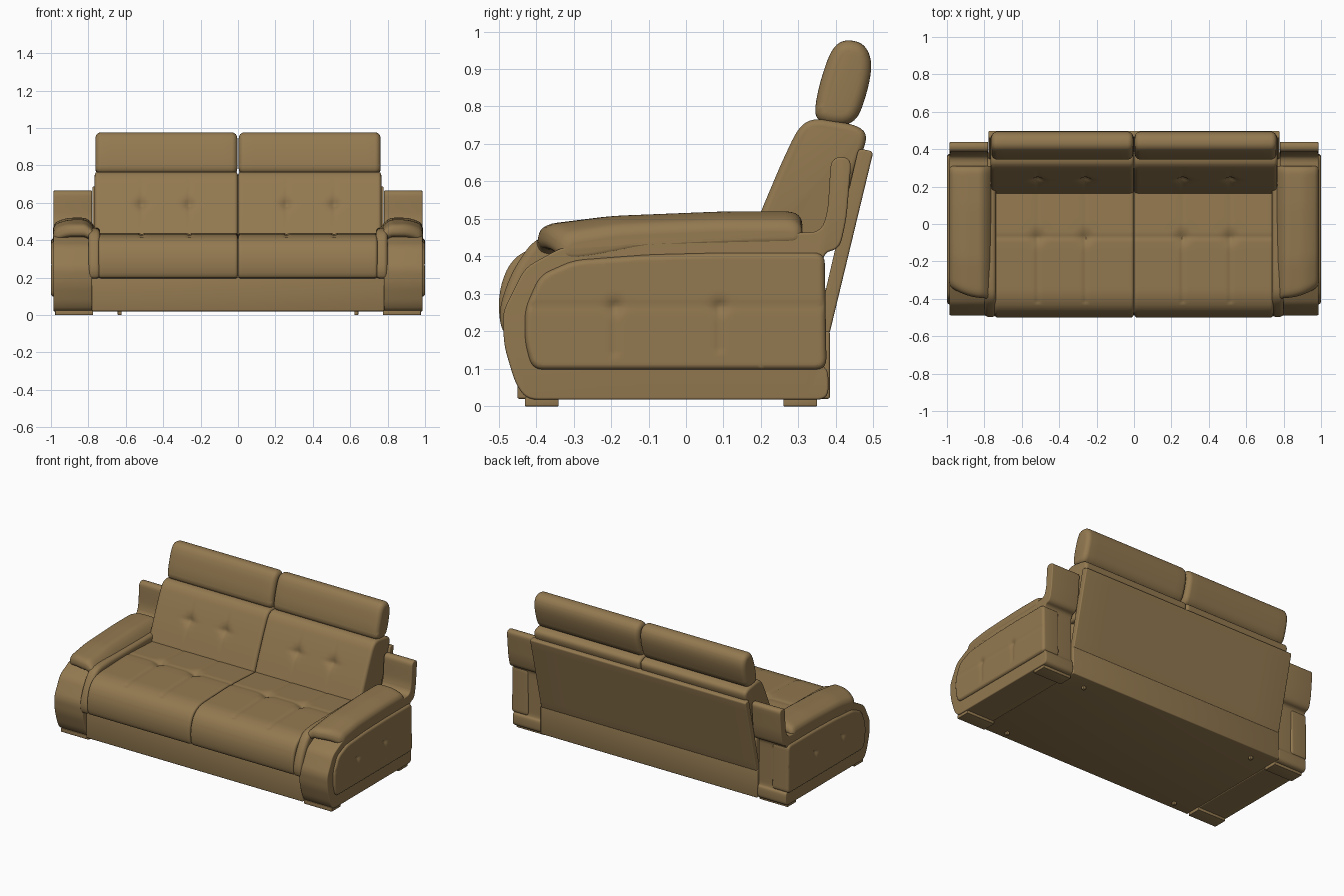
import bpy, bmesh, math
from mathutils import Vector

if "Cube" in bpy.data.objects:
    bpy.data.objects.remove(bpy.data.objects["Cube"])

leather = bpy.data.materials.new("brown leather")
leather.diffuse_color = (0.29, 0.19, 0.08, 1)
leather.use_nodes = True
leather.node_tree.nodes["Principled BSDF"].inputs["Base Color"].default_value = leather.diffuse_color


def finish(name, bm):
    bmesh.ops.recalc_face_normals(bm, faces=bm.faces[:])
    me = bpy.data.meshes.new(name)
    bm.to_mesh(me)
    bm.free()
    me.materials.append(leather)
    ob = bpy.data.objects.new(name, me)
    bpy.context.collection.objects.link(ob)
    bpy.ops.object.select_all(action='DESELECT')
    ob.select_set(True)
    bpy.context.view_layer.objects.active = ob
    bpy.ops.object.shade_smooth_by_angle(angle=math.radians(40))
    return ob


def rounded(pts, c, step):
    """Closed outline with corners rounded over length c, resampled to step."""
    P = [Vector(p) for p in pts]
    out = []
    for i, p in enumerate(P):
        a, b = P[i - 1] - p, P[(i + 1) % len(P)] - p
        s = p + a.normalized() * min(c, a.length * 0.49)
        e = p + b.normalized() * min(c, b.length * 0.49)
        out += [s * (1 - t) ** 2 + p * 2 * t * (1 - t) + e * t * t
                for t in (0, .2, .4, .6, .8, 1)]
    res = []
    for i, p in enumerate(out):
        q = out[(i + 1) % len(out)]
        n = max(1, math.ceil((q - p).length / step))
        res += [p.lerp(q, k / n) for k in range(n)]
    return res


def loft(name, pts, x0, x1, r, c=0.04, step=0.03, dx=0.05, side=1,
         dent=None, warp=None, after=None):
    """Extrude a (y, z) outline along x with ends rounded by r; dent pushes in."""
    line = rounded(pts, c, step)
    n = len(line)
    area = sum(line[i - 1].cross(line[i]) for i in range(n))
    sgn = 1 if area > 0 else -1
    norm = []
    for i in range(n):
        t = (line[(i + 1) % n] - line[i - 1]).normalized()
        norm.append(Vector((t.y, -t.x)) * sgn)
    ends = [r * (1 - math.cos(k * math.pi / 12)) for k in range(7)]
    m = max(1, round((x1 - x0 - 2 * r) / dx))
    xs = [x0 + e for e in ends]
    xs += [x0 + r + (x1 - x0 - 2 * r) * k / m for k in range(1, m)]
    xs += [x1 - e for e in reversed(ends)]
    bm = bmesh.new()
    rings = []
    for x in xs:
        d = min(x - x0, x1 - x, r)
        inset = r - math.sqrt(max(0, r * r - (r - d) ** 2))
        ring = []
        for p, nv in zip(line, norm):
            q = p - nv * (inset + (dent(x, p, nv) if dent else 0))
            co = (x, q.x, q.y)
            if warp:
                co = warp(*co)
            ring.append(bm.verts.new((co[0] * side, co[1], co[2])))
        rings.append(ring)
    for a, b in zip(rings, rings[1:]):
        for i in range(n):
            bm.faces.new((a[i - 1], a[i], b[i], b[i - 1]))
    bm.faces.new(rings[0])
    bm.faces.new(rings[-1])
    if after:
        after(bm)
    return finish(name, bm)


def box(name, x0, x1, y0, y1, z0, z1, bev=0.006):
    bm = bmesh.new()
    bmesh.ops.create_cube(bm, size=1)
    for v in bm.verts:
        v.co = ((x0 + x1) / 2 + v.co.x * (x1 - x0), (y0 + y1) / 2 + v.co.y * (y1 - y0),
                (z0 + z1) / 2 + v.co.z * (z1 - z0))
    bmesh.ops.bevel(bm, geom=bm.edges[:], offset=bev, segments=3, profile=0.5, affect='EDGES')
    return finish(name, bm)


def g(d, w):
    return math.exp(-(d / w) ** 2)


# Tufting: seams and buttons pressed into cushions
TUFTS = (0.26, 0.515)


def seat_dent(x, p, n):
    if n.y < 0.3:
        return 0
    y = p.x
    long = max(g(x - t, 0.010) for t in TUFTS) * (1 if y < -0.07 else 0.5) * (y > -0.42)
    cross = g(y + 0.07, 0.012)
    button = max(g(math.hypot(x - t, y + 0.07), 0.035) for t in TUFTS)
    return 0.006 * long + 0.004 * cross + 0.014 * button


def back_dent(x, p, n):
    if n.x > -0.3:
        return 0
    z = p.y
    button = max(g(math.hypot(x - t, z - 0.595), 0.03) for t in TUFTS)
    lines = max(g(x - t, 0.01) for t in TUFTS) * g(z - 0.595, 0.08)
    seam = g(z - 0.595, 0.01) * max(g(x - t, 0.05) for t in TUFTS)
    return 0.014 * button + 0.004 * lines + 0.006 * seam


# Arm pad: crowned top that rolls down on the inside, front receding outward
def pad_warp(x, y, z):
    dz = -0.03 * ((x - 0.88) / 0.105) ** 2 if x > 0.88 else 0
    if x < 0.83:
        dz = -0.085 * ((0.83 - x) / 0.085) ** 2
    front = min(1, max(0, (-0.1 - y) / 0.28))
    return x, y + front * (0.06 * max(0, (x - 0.8) / 0.185) ** 2 - 0.02 * (x < 0.8) * (0.8 - x) / 0.05), z + dz


# Side panel: outer face cut into a grid, pressed in at the seams
def panel_tufts(bm):
    for axis, lo, hi in ((1, -0.42, 0.36), (2, 0.11, 0.40)):
        k = lo
        while k < hi:
            co, no = [0, 0, 0], [0, 0, 0]
            co[axis], no[axis] = k, 1
            bmesh.ops.bisect_plane(bm, geom=bm.verts[:] + bm.edges[:] + bm.faces[:],
                                   plane_co=co, plane_no=no)
            k += 0.01
    for v in bm.verts:
        if abs(v.co.x) > 0.9965:
            y, z = v.co.y, v.co.z
            d = 0.004 * max(g(y - t, 0.010) for t in (-0.19, 0.09)) * (0.14 < z < 0.28)
            d += 0.002 * g(z - 0.267, 0.010)
            d += 0.008 * max(g(math.hypot(y - t, z - 0.267), 0.02) for t in (-0.19, 0.09))
            v.co.x -= math.copysign(d, v.co.x)


SEAT = [(-0.46, 0.195), (-0.495, 0.2), (-0.502, 0.30), (-0.47, 0.39), (-0.40, 0.43),
        (-0.1, 0.44), (0.2, 0.425), (0.34, 0.41), (0.34, 0.195)]
BACK = [(0.15, 0.39), (0.20, 0.52), (0.255, 0.65), (0.30, 0.745), (0.34, 0.77),
        (0.46, 0.75), (0.487, 0.72), (0.455, 0.64), (0.37, 0.39)]
HEAD = [(0.34, 0.755), (0.35, 0.84), (0.385, 0.95), (0.42, 0.98), (0.475, 0.97),
        (0.498, 0.92), (0.485, 0.84), (0.45, 0.745)]
FRAME = [(-0.425, 0.018), (0.38, 0.018), (0.38, 0.095), (0.365, 0.105), (0.365, 0.41),
         (0.41, 0.42), (0.428, 0.50), (0.442, 0.665), (0.387, 0.665), (0.378, 0.52),
         (0.36, 0.465), (0.30, 0.463), (-0.1, 0.455), (-0.33, 0.425), (-0.43, 0.37),
         (-0.49, 0.25), (-0.485, 0.16), (-0.455, 0.06)]
PANEL = [(-0.41, 0.098), (-0.43, 0.17), (-0.43, 0.26), (-0.39, 0.35), (-0.30, 0.39),
         (-0.1, 0.405), (0.1, 0.41), (0.37, 0.41), (0.375, 0.098)]
PAD = [(-0.38, 0.415), (-0.40, 0.44), (-0.385, 0.485), (-0.2, 0.508), (0.1, 0.52),
       (0.305, 0.52), (0.315, 0.46), (-0.1, 0.45), (-0.3, 0.42)]
CHEEK = [(-0.47, 0.195), (-0.492, 0.2), (-0.5, 0.26), (-0.465, 0.36), (-0.40, 0.455),
         (-0.3, 0.465), (0.30, 0.47), (0.30, 0.195)]

for side, tag in ((1, "right"), (-1, "left")):
    # Cushions
    loft("seat_cushion_" + tag, SEAT, 0.001, 0.745, 0.015, 0.05, 0.013, 0.01, side, seat_dent)
    loft("back_cushion_" + tag, BACK, 0.001, 0.766, 0.018, 0.04, 0.013, 0.01, side, back_dent)
    loft("headrest_" + tag, HEAD, 0.004, 0.762, 0.03, 0.05, 0.03, 0.05, side)
    # Arm: frame with riser, bulging side panel, inner cheek and top pad
    loft("arm_frame_" + tag, FRAME, 0.78, 0.986, 0.006, 0.03, 0.03, 0.1, side)
    loft("arm_side_panel_" + tag, PANEL, 0.88, 1.0, 0.016, 0.03, 0.03, 0.05, side,
         after=panel_tufts)
    loft("arm_inner_cheek_" + tag, CHEEK, 0.737, 0.80, 0.022, 0.05, 0.03, 0.02, side)
    loft("arm_pad_" + tag, PAD, 0.742, 0.988, 0.022, 0.04, 0.02, 0.012, side, warp=pad_warp)
    # Feet
    xa, xb = sorted((0.775 * side, 0.978 * side))
    for y, end in ((-0.43, "front"), (0.26, "back")):
        box(f"{end}_foot_{tag}", xa, xb, y, y + 0.09, 0, 0.025, 0.003)
        x = 0.633 * side
        yy = y + 0.03
        box(f"{end}_small_foot_{tag}", x - 0.01, x + 0.01, yy, yy + 0.02, 0, 0.03, 0.003)

# Base and sloping back panel
box("base", -0.782, 0.782, -0.45, 0.384, 0.02, 0.2)
loft("back_panel", [(0.345, 0.19), (0.382, 0.19), (0.5, 0.68), (0.46, 0.688)],
     -0.778, 0.778, 0.006, 0.012, 0.05, 0.2)
